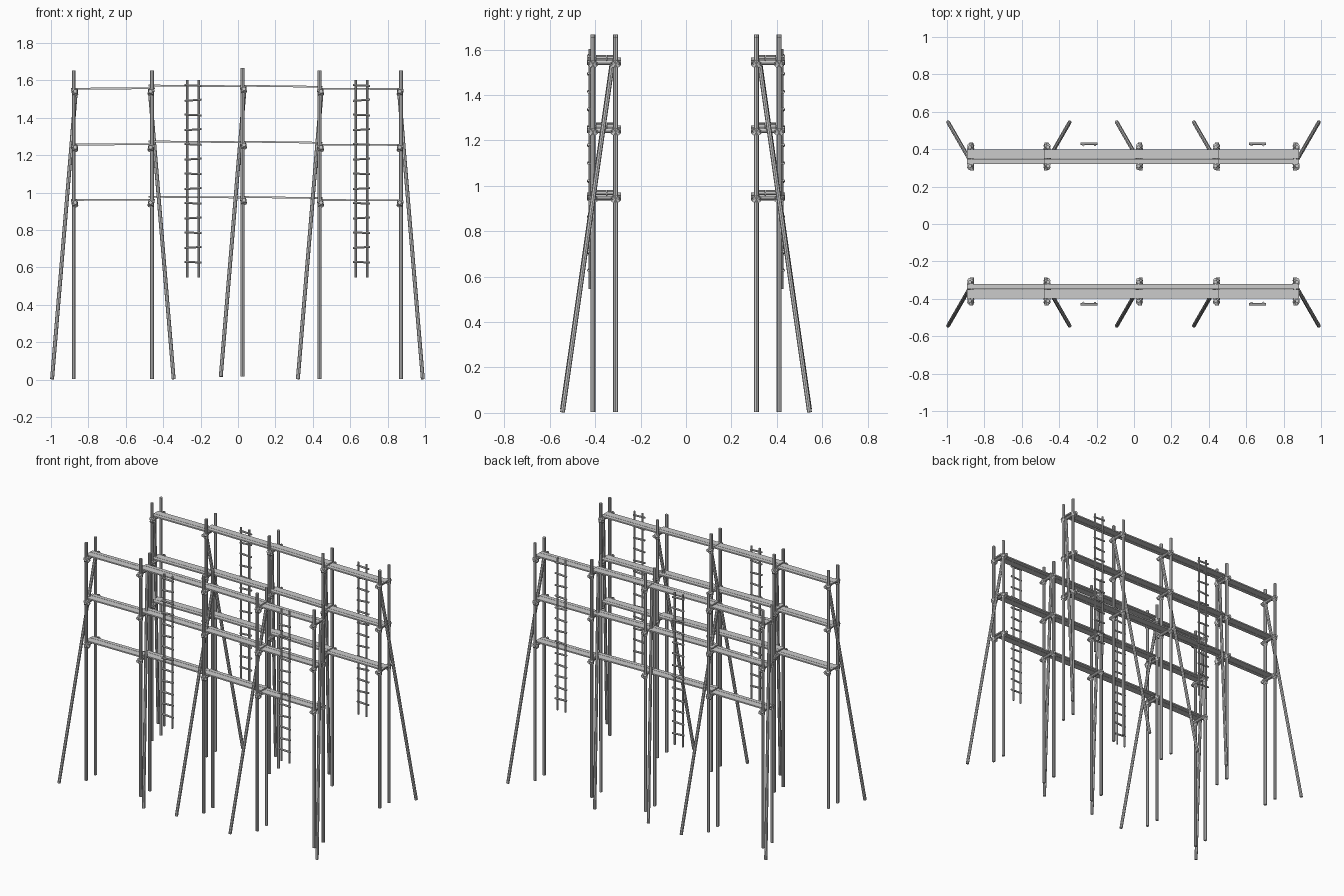
import bpy, bmesh
from mathutils import Vector

if "Cube" in bpy.data.objects:
    bpy.data.objects.remove(bpy.data.objects["Cube"])

def finish(bm, name):
    """Turn a bmesh into an object mirrored across y = 0."""
    bmesh.ops.recalc_face_normals(bm, faces=bm.faces)
    me = bpy.data.meshes.new(name)
    bm.to_mesh(me)
    bm.free()
    ob = bpy.data.objects.new(name, me)
    bpy.context.collection.objects.link(ob)
    mod = ob.modifiers.new("other_side", 'MIRROR')
    mod.use_axis = (False, True, False)
    mod.use_mirror_merge = False
    return ob

def pole(bm, a, b, r, sides=8):
    """Add a capped round pole running from a to b."""
    a, b = Vector(a), Vector(b)
    d = b - a
    v = bmesh.ops.create_cone(bm, cap_ends=True, segments=sides, radius1=r,
                              radius2=r, depth=d.length)["verts"]
    bmesh.ops.rotate(bm, verts=v, matrix=Vector((0, 0, 1)).rotation_difference(d).to_matrix())
    bmesh.ops.translate(bm, verts=v, vec=(a + b) / 2)

def board(bm, x0, z0, x1, z1, y0, y1, t=0.009):
    """Add a flat board along x, with ends at different heights."""
    vs = [bm.verts.new((x, y, z + dz)) for x, z in ((x0, z0), (x1, z1))
          for y, dz in ((y0, 0), (y1, 0), (y1, t), (y0, t))]
    for f in ((0, 1, 2, 3), (7, 6, 5, 4), (0, 4, 5, 1), (1, 5, 6, 2), (2, 6, 7, 3), (3, 7, 4, 0)):
        bm.faces.new([vs[i] for i in f])

INNER, OUTER = 0.31, 0.41
LEVELS = (0.94, 1.236, 1.535)

# Trestle frames: x of posts, side the brace leans to, base height
frames = ((-0.878, -1, 0.003), (-0.460, 1, 0.003), (0.024, -1, 0.016),
          (0.436, -1, 0.003), (0.872, 1, 0.003))
for i, (x, s, lift) in enumerate(frames, 1):
    # upright posts
    bm = bmesh.new()
    for y in (INNER, OUTER):
        pole(bm, (x, y, lift), (x, y, 1.65 + lift), 0.0105)
    finish(bm, f"posts_{i}")
    # diagonal brace
    bm = bmesh.new()
    pole(bm, (x + s * 0.116, 0.544, lift), (x - s * 0.012, 0.322, 1.55 + lift), 0.0105)
    finish(bm, f"brace_{i}")
    # crossbars beside the posts
    bm = bmesh.new()
    for z in LEVELS:
        pole(bm, (x - s * 0.012, 0.287, z + lift + 0.004),
             (x - s * 0.008, 0.435, z + lift + 0.004), 0.0105)
    finish(bm, f"crossbars_{i}")
    # rope lashings at each joint
    bm = bmesh.new()
    for z in LEVELS:
        for y in (INNER, OUTER):
            c = Vector((x - s * 0.005, y, z + lift - 0.001))
            for k in (-1, 1):
                d = Vector((0.003 * s, 0.009 * k, 0.014))
                pole(bm, c - d, c + d, 0.0165)
    finish(bm, f"lashings_{i}")

# Walkway planks, one pair per bay and level
bays = ((-0.893, 1.551, -0.445, 1.553), (-0.478, 1.568, 0.036, 1.564),
        (0.012, 1.567, 0.452, 1.561), (0.424, 1.551, 0.882, 1.549))
for i, (x0, z0, x1, z1) in enumerate(bays, 1):
    bm = bmesh.new()
    for z in LEVELS:
        dz = z - LEVELS[2]
        board(bm, x0, z0 + dz, x1, z1 + dz, 0.322, 0.348)
        board(bm, x0, z0 + dz, x1, z1 + dz, 0.350, 0.397)
    finish(bm, f"planks_{i}")

# Ladders hung on the outer faces
for i, x in enumerate((-0.24, 0.66), 1):
    bm = bmesh.new()
    for s in (-1, 1):
        pole(bm, (x + s * 0.031, 0.422, 0.545), (x + s * 0.031, 0.422, 1.603), 0.0065)
    for k in range(13):
        z = 0.628 + k * 0.0787
        tilt = 0.003 if k % 2 else -0.002
        pole(bm, (x - 0.045, 0.429, z - tilt), (x + 0.045, 0.429, z + tilt), 0.0062, 6)
    finish(bm, f"ladder_{i}")
